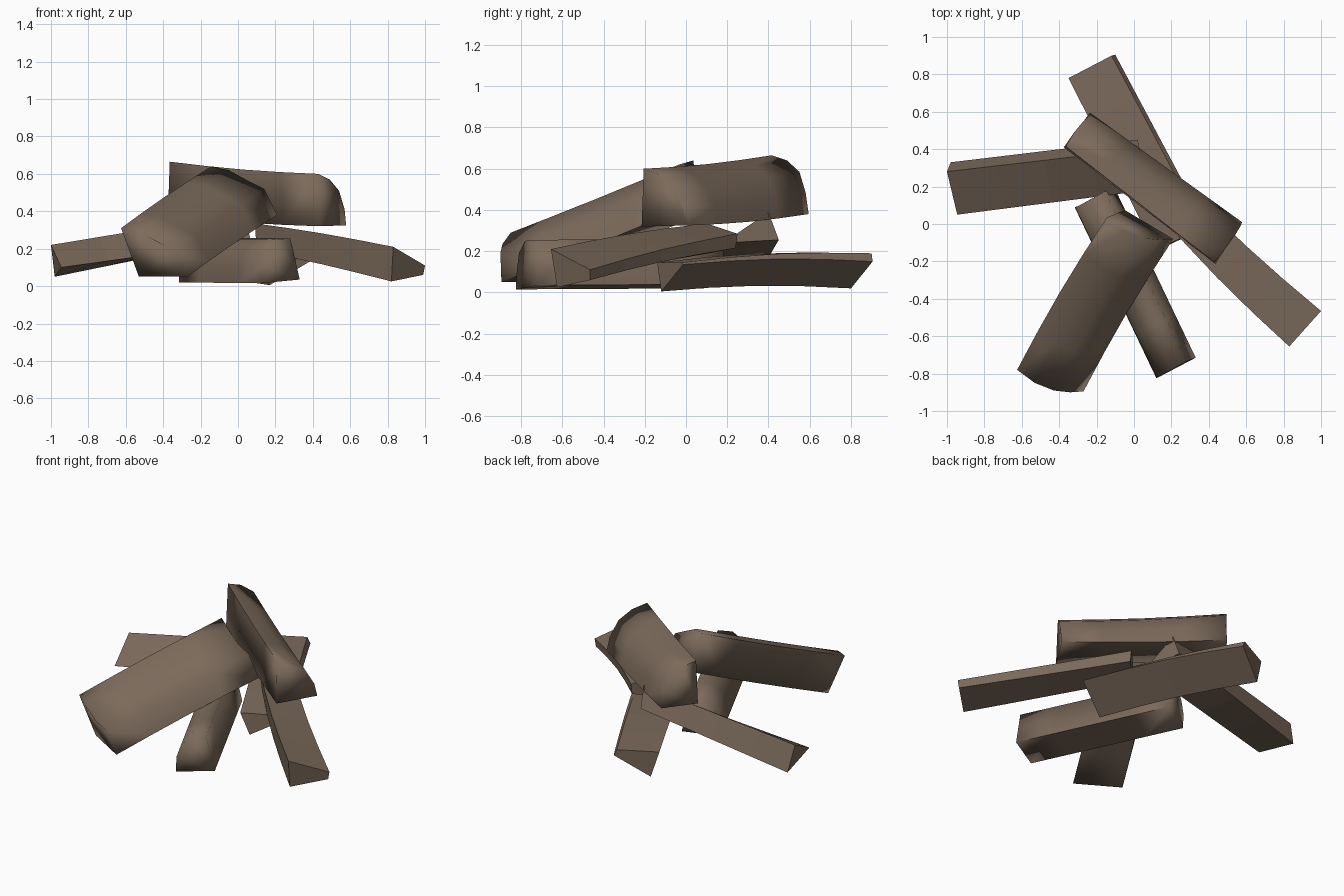
import bpy, bmesh, math
from mathutils import Vector

if "Cube" in bpy.data.objects:
    bpy.data.objects.remove(bpy.data.objects["Cube"])

wood = bpy.data.materials.new("brown wood")
wood.diffuse_color = (0.20, 0.145, 0.105, 1)
wood.use_nodes = True
wood.node_tree.nodes["Principled BSDF"].inputs["Base Color"].default_value = wood.diffuse_color


def split_log(name, near, far, bow=(0, 0, 0), smooth=False, segments=4):
    """Loft a split log between two matching end outlines, with a slight bow."""
    bm = bmesh.new()
    rings = []
    for i in range(segments + 1):
        t = i / segments
        lift = Vector(bow) * math.sin(math.pi * t)
        rings.append([bm.verts.new(Vector(p).lerp(Vector(q), t) + lift)
                      for p, q in zip(near, far)])
    n = len(near)
    for r0, r1 in zip(rings, rings[1:]):
        for k in range(n):
            bm.faces.new((r0[k], r0[(k + 1) % n], r1[(k + 1) % n], r1[k]))
    bm.faces.new(rings[0][::-1])
    bm.faces.new(rings[-1])
    bmesh.ops.recalc_face_normals(bm, faces=bm.faces)
    mesh = bpy.data.meshes.new(name)
    bm.to_mesh(mesh)
    bm.free()
    mesh.materials.append(wood)
    obj = bpy.data.objects.new(name, mesh)
    bpy.context.collection.objects.link(obj)
    if smooth:
        bpy.ops.object.select_all(action='DESELECT')
        obj.select_set(True)
        bpy.context.view_layer.objects.active = obj
        bpy.ops.object.shade_smooth_by_angle(angle=math.radians(95))
    return obj


def shifted(points, offset):
    return [tuple(Vector(p) + Vector(offset)) for p in points]


# Flat-sided wedge logs at the bottom of the pile
split_log("left_wedge_log",
          [(-1.0, .28, .22), (-.98, .33, .05), (-.945, .05, .10)],
          [(.03, .40, .39), (.02, .45, .255), (.07, .18, .24)])

split_log("back_wedge_log",
          [(-.12, .90, .19), (-.35, .78, .19), (-.30, .80, .02), (-.10, .905, .15)],
          [(.37, -.02, .145), (.115, -.14, .145), (.17, -.12, .005), (.39, -.015, .135)],
          bow=(0, 0, .02))

split_log("right_wedge_log",
          [(.83, -.655, .21), (1.0, -.465, .11), (.99, -.465, .06), (.82, -.625, .025)],
          [(.09, .10, .335), (.23, .25, .285), (.23, .24, .215), (.10, .11, .19)],
          bow=(-.015, -.01, .01))

# Quarter-round logs: square corner, then the arc of bark
front_end = [(-.53, -.74, .05), (-.625, -.78, .31), (-.53, -.85, .29),
             (-.43, -.89, .235), (-.34, -.90, .19), (-.27, -.895, .05)]
split_log("front_leaning_log", front_end, shifted(front_end, (.48, .815, .33)),
          bow=(-.01, .01, 0), smooth=True)

small_end = [(.33, -.715, .035), (.28, -.735, .255), (.20, -.78, .25),
             (.145, -.81, .19), (.12, -.82, .11), (.12, -.825, .015)]
split_log("front_ground_log", small_end, shifted(small_end, (-.435, .91, .005)),
          smooth=True)

split_log("top_log",
          [(-.375, .41, .38), (-.365, .415, .665), (-.32, .49, .64),
           (-.27, .55, .585), (-.24, .58, .485), (-.235, .595, .38)],
          [(.435, -.215, .32), (.43, -.205, .60), (.49, -.13, .57),
           (.54, -.06, .51), (.57, -.01, .41), (.578, .01, .325)],
          bow=(0, 0, -.01), smooth=True)
